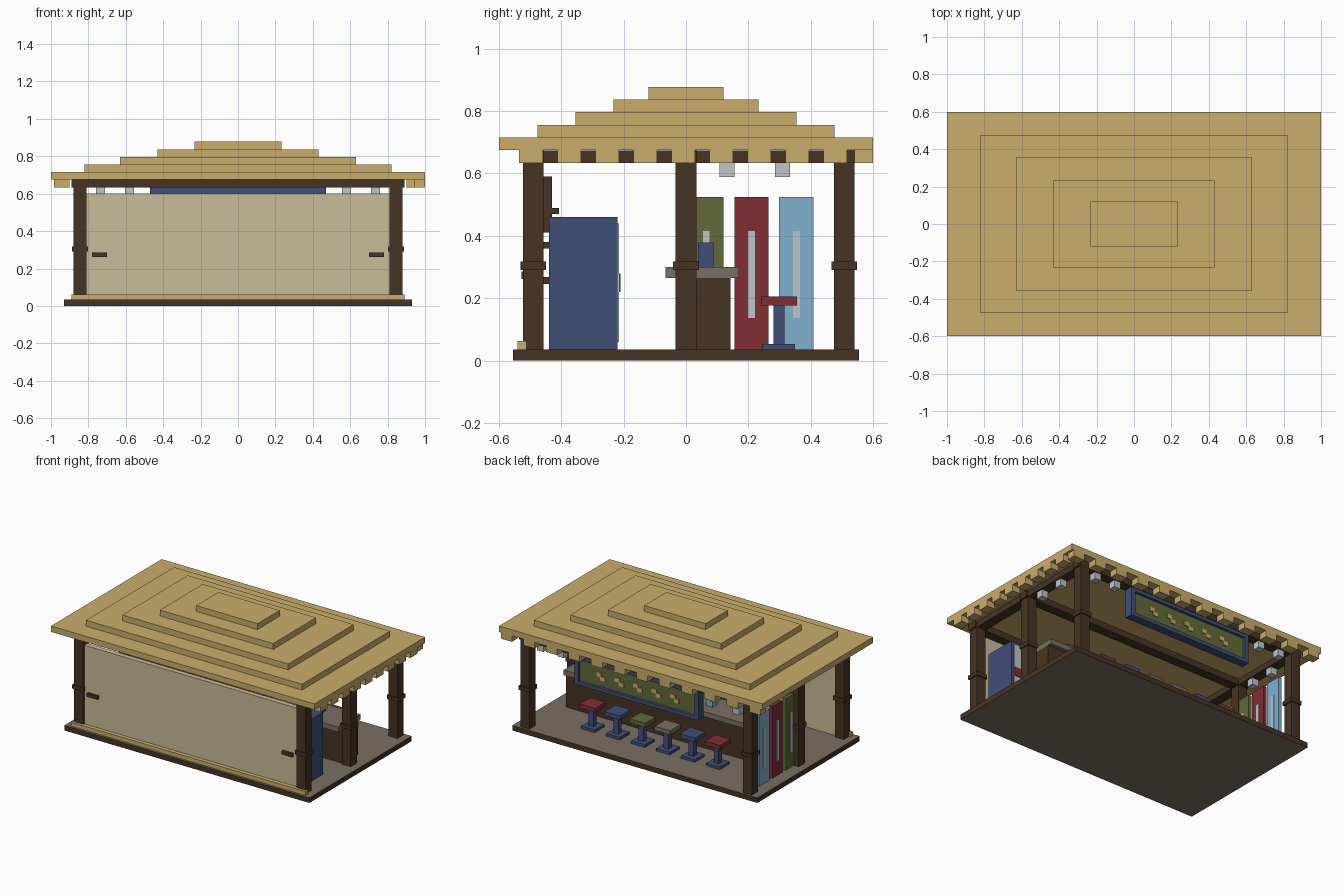
import bpy, bmesh
from mathutils import Vector

cube = bpy.data.objects.get("Cube")
if cube:
    bpy.data.objects.remove(cube)


def material(name, rgb):
    lin = [((c / 255 + 0.055) / 1.055) ** 2.4 for c in rgb] + [1.0]
    m = bpy.data.materials.new(name)
    m.use_nodes = True
    m.diffuse_color = lin
    bsdf = next(n for n in m.node_tree.nodes if n.type == 'BSDF_PRINCIPLED')
    bsdf.inputs["Base Color"].default_value = lin
    return m


STRAW = material("straw", (202, 174, 108))
WOOD = material("dark wood", (70, 52, 36))
CREAM = material("cream screen", (202, 188, 153))
STONE = material("stone grey", (122, 112, 99))
NAVY = material("navy", (64, 78, 120))
GREEN = material("olive green", (98, 106, 58))
RED = material("deep red", (130, 45, 53))
SKY = material("sky blue", (128, 177, 208))
PALE = material("pale grey", (193, 197, 201))


def boxes(name, mat, spans):
    """One object made of boxes, each given as x0, x1, y0, y1, z0, z1."""
    bm = bmesh.new()
    for x0, x1, y0, y1, z0, z1 in spans:
        verts = bmesh.ops.create_cube(bm, size=1)["verts"]
        bmesh.ops.scale(bm, vec=(x1 - x0, y1 - y0, z1 - z0), verts=verts)
        bmesh.ops.translate(bm, vec=((x0 + x1) / 2, (y0 + y1) / 2, (z0 + z1) / 2), verts=verts)
    mesh = bpy.data.meshes.new(name)
    bm.to_mesh(mesh)
    bm.free()
    mesh.materials.append(mat)
    obj = bpy.data.objects.new(name, mesh)
    bpy.context.collection.objects.link(obj)
    return obj


def around(x, y, hx, hy, z0, z1):
    return (x - hx, x + hx, y - hy, y + hy, z0, z1)


# Floor slab: stone top and underside, wooden rim
floor = boxes("floor", WOOD, [around(0, 0, 0.93, 0.555, 0, 0.035)])
floor.data.materials.append(STONE)
for face in floor.data.polygons:
    face.material_index = int(abs(face.normal.z) > 0.5)

# Stepped straw roof
tiers = [(1, 0.6), (0.82, 0.477), (0.63, 0.355), (0.43, 0.233), (0.233, 0.12)]
for i, (hx, hy) in enumerate(tiers):
    z0 = 0.675 + 0.0406 * i
    boxes(f"roof_tier_{i + 1}", STRAW, [around(0, 0, hx, hy, z0, z0 + 0.0406)])

# Straw fringe along the back edge and one side
boxes("back_fringe", STRAW,
      [around(-0.943 + 0.1715 * i, 0.57, 0.042, 0.03, 0.633, 0.675) for i in range(12)])
boxes("side_fringe", STRAW,
      [around(0.97, -0.497 + 0.122 * i, 0.03, 0.038, 0.633, 0.675) for i in range(9)])

# Posts with collars
PX, PY = 0.845, (-0.49, 0.0, 0.508)
corners = [(s * PX, y) for s in (-1, 1) for y in PY]
boxes("posts", WOOD, [around(x, y, 0.034, 0.033, 0.035, 0.635) for x, y in corners])
boxes("post_collars", WOOD, [around(x, y, 0.042, 0.041, 0.29, 0.317) for x, y in corners])

# Roof beams
boxes("cross_beams", WOOD, [around(0, y, 0.89, 0.033, 0.633, 0.675) for y in PY])
boxes("side_beams", WOOD,
      [around(s * PX, 0.006, 0.034, 0.53, 0.634, 0.674) for s in (-1, 1)])

# Front screen wall, sill and handles
boxes("front_wall", CREAM, [(-0.81, 0.81, -0.51, -0.475, 0.035, 0.6)])
boxes("front_sill", STRAW, [(-0.89, 0.89, -0.54, -0.512, 0.035, 0.062)])
boxes("front_handles", WOOD,
      [around(s * 0.74, -0.518, 0.04, 0.01, 0.262, 0.285) for s in (-1, 1)])

# Shelving inside the front wall
boxes("shelf_back", WOOD, [(-0.5, 0.5, -0.475, -0.43, 0.41, 0.59)])
boxes("shelves", WOOD, [(-0.5, 0.5, -0.475, -0.407, 0.47, 0.49),
                        (-0.5, 0.5, -0.475, -0.437, 0.36, 0.38),
                        (-0.5, 0.5, -0.475, -0.437, 0.245, 0.268)])

# Bar counter
boxes("counter_base", WOOD, [(-0.81, 0.81, -0.02, 0.142, 0.035, 0.265)])
boxes("counter_top", STONE, [(-0.81, 0.81, -0.065, 0.17, 0.265, 0.3)])

# Tumblers on the counter
for i, (x, mat) in enumerate([(0.58, NAVY), (0.2, RED), (-0.24, SKY), (-0.44, PALE)]):
    boxes(f"tumbler_{i + 1}", mat, [around(x, 0.064, 0.025, 0.025, 0.3, 0.378)])

# Bar stools
for i, mat in enumerate([RED, NAVY, GREEN, STONE, NAVY, RED]):
    x = 0.5 - 0.19 * i
    boxes(f"stool_{i + 1}_stand", NAVY, [around(x, 0.298, 0.052, 0.052, 0.035, 0.053),
                                         around(x, 0.298, 0.018, 0.018, 0.053, 0.176)])
    boxes(f"stool_{i + 1}_seat", mat, [around(x, 0.298, 0.058, 0.058, 0.176, 0.205)])

# Drinks cabinet
boxes("cabinet", NAVY, [(0.58, 0.8, -0.44, -0.22, 0.035, 0.46)])
boxes("cabinet_door", PALE, [(0.6, 0.78, -0.22, -0.215, 0.06, 0.44)])
boxes("cabinet_stripe", RED, [(0.6, 0.78, -0.215, -0.21, 0.22, 0.28)])

# Upright boards with pale stripes on both faces
for name, y, mat in [("green", 0.065, GREEN), ("red", 0.21, RED), ("blue", 0.354, SKY)]:
    boxes(f"{name}_board", mat, [around(-0.83, y, 0.012, 0.055, 0.035, 0.525)])
    boxes(f"{name}_board_stripe", PALE,
          [around(-0.83 + s * 0.0135, y, 0.0015, 0.011, 0.137, 0.415) for s in (-1, 1)])

# Hanging sign: navy frame, green panel, straw ornaments
boxes("sign_panel", GREEN, [(-0.45, 0.45, 0.485, 0.52, 0.455, 0.615)])
boxes("sign_frame", NAVY, [(-0.47, 0.47, 0.48, 0.538, 0.435, 0.46),
                           (-0.47, 0.47, 0.48, 0.538, 0.61, 0.634),
                           (-0.47, -0.44, 0.48, 0.538, 0.46, 0.61),
                           (0.44, 0.47, 0.48, 0.538, 0.46, 0.61),
                           (-0.44, 0.44, 0.48, 0.485, 0.46, 0.61)])
boxes("sign_ornaments", STRAW,
      [around(-0.28 + 0.14 * i + s * 0.015, 0.523, 0.018, 0.003, 0.53 + s * 0.012 - 0.014,
              0.53 + s * 0.012 + 0.014) for i in range(5) for s in (-1, 1)])

# Lanterns under the beams
spots = [(s * x, 0.508) for s in (-1, 1) for x in (0.58, 0.735)]
spots += [(s * PX, y) for s in (-1, 1) for y in (0.132, 0.309)]
boxes("lanterns", PALE, [around(x, y, 0.024, 0.024, 0.588, 0.634) for x, y in spots])
